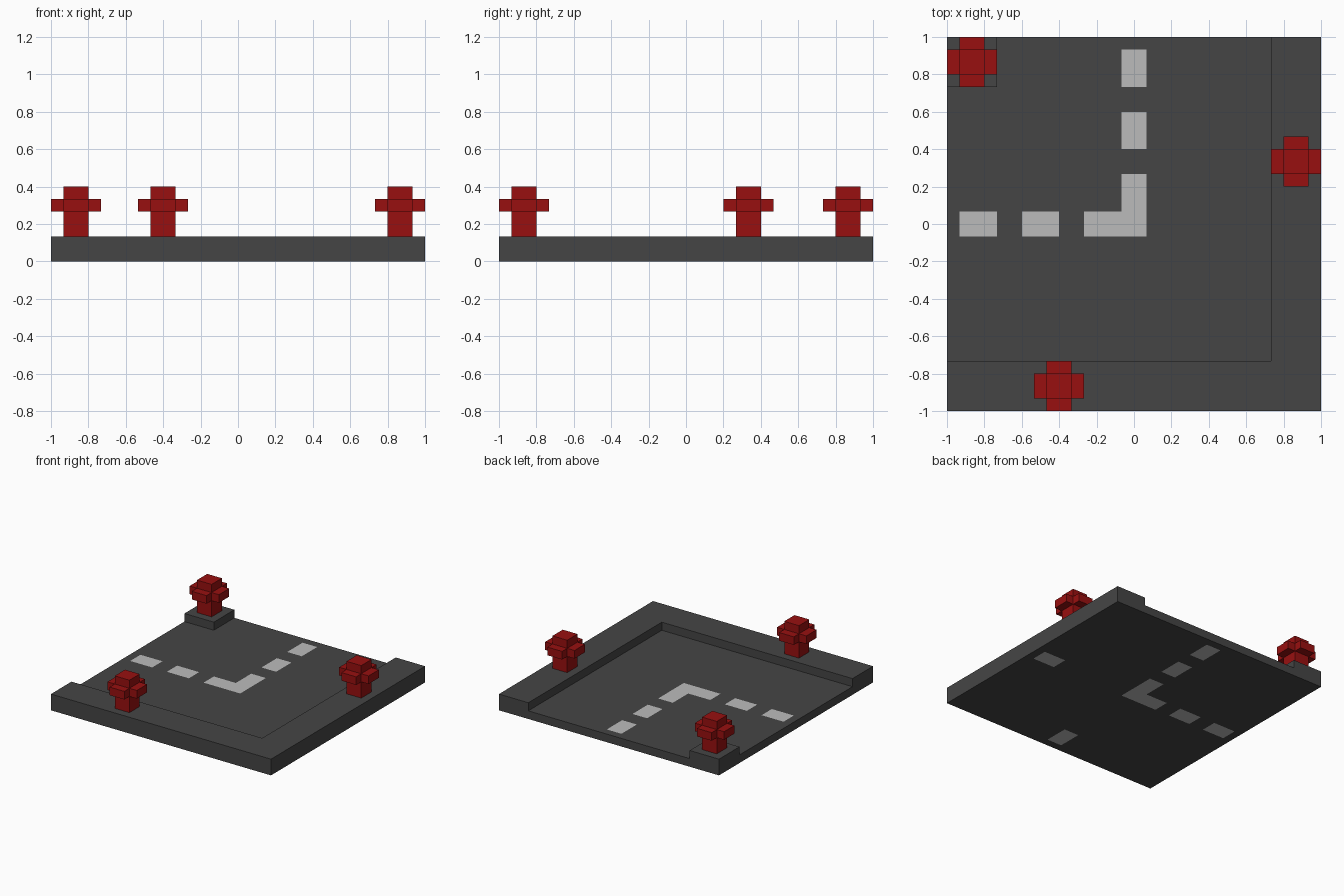
import bpy
import bmesh
from mathutils import Matrix, Vector

cube = bpy.data.objects.get("Cube")
if cube:
    bpy.data.objects.remove(cube, do_unlink=True)

U = 1 / 15  # one block of the model's grid


def material(name, color):
    mat = bpy.data.materials.new(name)
    mat.use_nodes = True
    mat.diffuse_color = (*color, 1)
    mat.node_tree.nodes["Principled BSDF"].inputs["Base Color"].default_value = (*color, 1)
    return mat


asphalt = material("dark asphalt", (0.060, 0.060, 0.060))
paint = material("light road paint", (0.50, 0.50, 0.50))
red = material("hydrant red", (0.315, 0.005, 0.005))


def block(size, center):
    """Box in a fresh bmesh, measured in blocks."""
    bm = bmesh.new()
    bmesh.ops.create_cube(bm, size=1, matrix=Matrix.Translation(center) @ Matrix.Diagonal((*size, 1)))
    return bm


def cut(bm, axis, positions):
    """Slice the mesh across an axis at each position."""
    for p in positions:
        normal = Vector((0, 0, 0))
        normal[axis] = 1
        bmesh.ops.bisect_plane(bm, geom=bm.verts[:] + bm.edges[:] + bm.faces[:],
                               plane_co=normal * p, plane_no=normal)


def finish(bm, name, mats):
    bmesh.ops.scale(bm, vec=(U, U, U), verts=bm.verts)
    bmesh.ops.recalc_face_normals(bm, faces=bm.faces)
    mesh = bpy.data.meshes.new(name)
    bm.to_mesh(mesh)
    bm.free()
    for m in mats:
        mesh.materials.append(m)
    return mesh


def add(name, mesh, location=(0, 0, 0)):
    obj = bpy.data.objects.new(name, mesh)
    obj.location = location
    bpy.context.collection.objects.link(obj)
    return obj


# Road slab, sliced along the edges of the markings and pavement
DASHES = [(-14, -11), (-9, -6), (-4, 1), (11, 14)]
LINES = [p for dash in DASHES for p in dash]
slab = block((30, 30, 1), (0, 0, 0.5))
cut(slab, 0, LINES + [-1, 4])
cut(slab, 1, [-p for p in LINES] + [1, -4])


def is_marking(x, y):
    """Dashes run along x, and along y in the opposite order, meeting in a corner."""
    along_x = abs(y) < 1 and any(a < x < b for a, b in DASHES)
    along_y = abs(x) < 1 and any(a < -y < b for a, b in DASHES)
    return along_x or along_y


for f in slab.faces:
    c = f.calc_center_median()
    if abs(f.normal.z) > 0.5 and is_marking(c.x, c.y):
        f.material_index = 1

# Raised pavement on two sides and one corner
raised = []
for f in slab.faces:
    c = f.calc_center_median()
    if f.normal.z > 0.5 and (c.x > 11 or c.y < -11 or (c.x < -11 and c.y > 11)):
        f.material_index = 0
        raised.append(f)
top = bmesh.ops.extrude_face_region(slab, geom=raised)["geom"]
bmesh.ops.translate(slab, vec=(0, 0, 1), verts=[v for v in top if isinstance(v, bmesh.types.BMVert)])
for f in slab.faces:
    if abs(f.normal.z) < 0.5 or f.calc_center_median().z > 1.1:
        f.material_index = 0
add("road_slab", finish(slab, "road_slab", [asphalt, paint]))

# Hydrant: square post with a stub pulled out of each side
post = block((2, 2, 4), (0, 0, 2))
cut(post, 2, [2, 3])
band = [f for f in post.faces if abs(f.normal.z) < 0.5 and 2 < f.calc_center_median().z < 3]
for f in bmesh.ops.extrude_discrete_faces(post, faces=band)["faces"]:
    bmesh.ops.translate(post, vec=f.normal.copy(), verts=f.verts)
hydrant = finish(post, "hydrant", [red])

for name, x, y in [("corner_hydrant", -13, 13), ("side_hydrant", 13, 5), ("front_hydrant", -6, -13)]:
    add(name, hydrant, (x * U, y * U, 2 * U))
